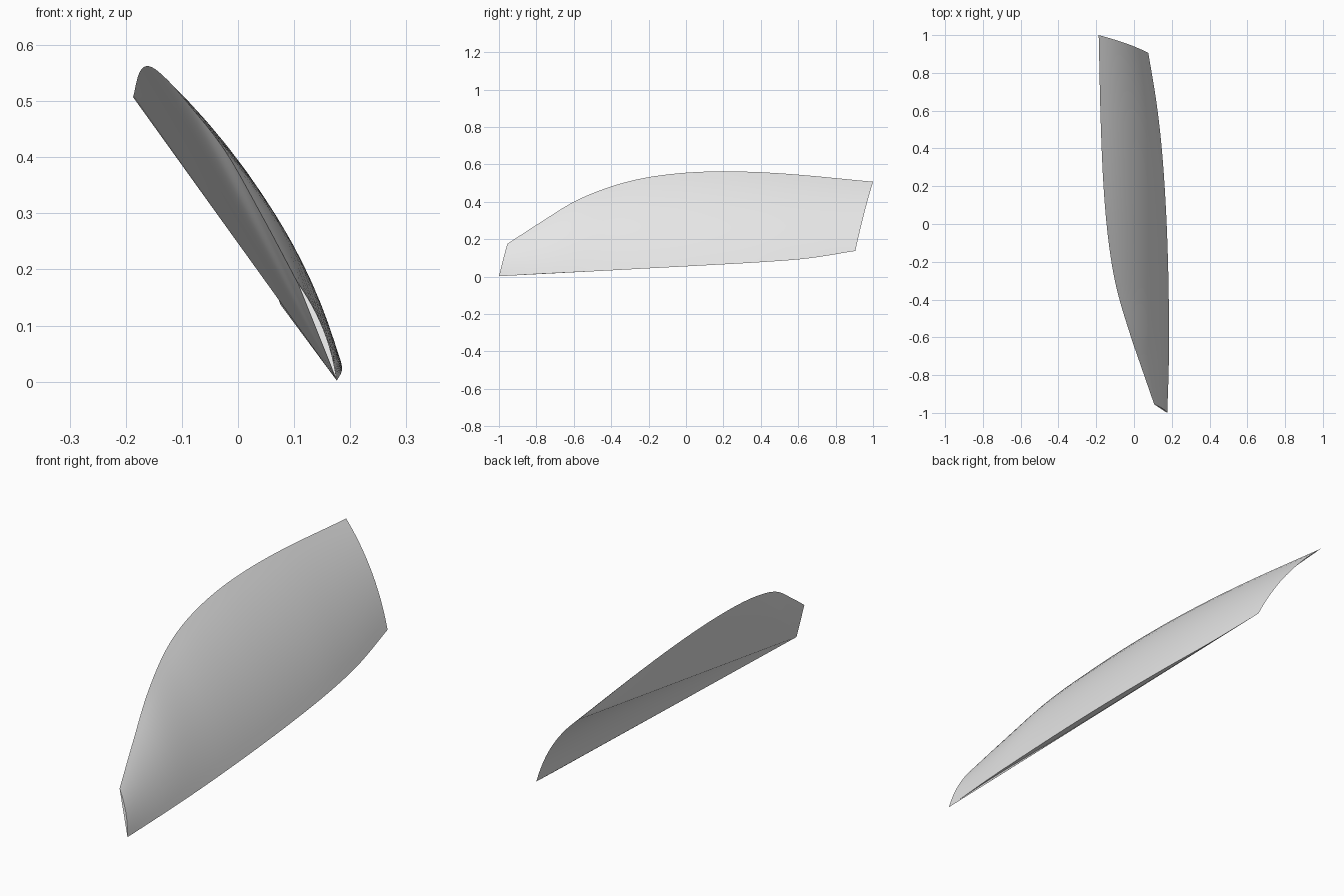
import bpy, bmesh, math
from mathutils import Vector

if "Cube" in bpy.data.objects:
    bpy.data.objects.remove(bpy.data.objects["Cube"])

NU, NV = 40, 12

# edge curves of the panel, as (x, y, z) running front to back
LOWER = [(.176, -1, .002), (.184, -.75, .016), (.185, -.5, .028), (.18, -.2, .044),
         (.168, .1, .06), (.147, .4, .077), (.118, .65, .097), (.076, .905, .137)]
UPPER = [(.107, -.955, .175), (.043, -.77, .295), (-.022, -.58, .41), (-.09, -.35, .497),
         (-.13, -.13, .542), (-.158, .15, .562), (-.175, .5, .552), (-.187, 1, .507)]


def curve_point(pts, u):
    """Smooth curve through pts, with y as the running parameter."""
    y = pts[0][1] + u * (pts[-1][1] - pts[0][1])
    i = 0
    while i < len(pts) - 2 and y > pts[i + 1][1]:
        i += 1

    def slope(j, k):
        a, b = max(j - 1, 0), min(j + 1, len(pts) - 1)
        return (pts[b][k] - pts[a][k]) / (pts[b][1] - pts[a][1])

    h = pts[i + 1][1] - pts[i][1]
    t = (y - pts[i][1]) / h
    out = []
    for k in (0, 2):
        out.append((2*t**3 - 3*t**2 + 1) * pts[i][k] + (t**3 - 2*t**2 + t) * h * slope(i, k)
                   + (3*t**2 - 2*t**3) * pts[i + 1][k] + (t**3 - t**2) * h * slope(i + 1, k))
    return Vector((out[0], y, out[1]))


def shell_point(i, j):
    """Point between the two edges, bowed outward across the width."""
    u, v = i / NU, j / NV
    a, b = curve_point(LOWER, u), curve_point(UPPER, u)
    d = b - a
    bow = .062 * 4 * v * (1 - v)
    return a.lerp(b, v) + Vector((d.z, 0, -d.x)) * bow


def finish(bm, name, mat):
    me = bpy.data.meshes.new(name)
    bm.to_mesh(me)
    bm.free()
    ob = bpy.data.objects.new(name, me)
    bpy.context.collection.objects.link(ob)
    me.materials.append(mat)
    bpy.ops.object.select_all(action='DESELECT')
    ob.select_set(True)
    bpy.context.view_layer.objects.active = ob
    bpy.ops.object.shade_smooth_by_angle(angle=math.radians(40))
    return ob


grey = bpy.data.materials.new("light_grey")
grey.diffuse_color = (.8, .8, .8, 1)
grey.use_nodes = True
grey.node_tree.nodes["Principled BSDF"].inputs["Base Color"].default_value = grey.diffuse_color

# curved outer skin
bm = bmesh.new()
grid = [[bm.verts.new(shell_point(i, j)) for j in range(NV + 1)] for i in range(NU + 1)]
for i in range(NU):
    for j in range(NV):
        bm.faces.new((grid[i][j], grid[i + 1][j], grid[i + 1][j + 1], grid[i][j + 1]))
finish(bm, "outer_skin", grey)

# inner face closing the rim, fanned from the front lower corner
rim = ([(i, 0) for i in range(NU)] + [(NU, j) for j in range(NV)]
       + [(i, NV) for i in range(NU, 0, -1)] + [(0, j) for j in range(NV, 0, -1)])
bm = bmesh.new()
vs = [bm.verts.new(shell_point(i, j)) for i, j in rim]
for k in range(1, len(vs) - 1):
    bm.faces.new((vs[0], vs[k + 1], vs[k]))
finish(bm, "inner_face", grey)
